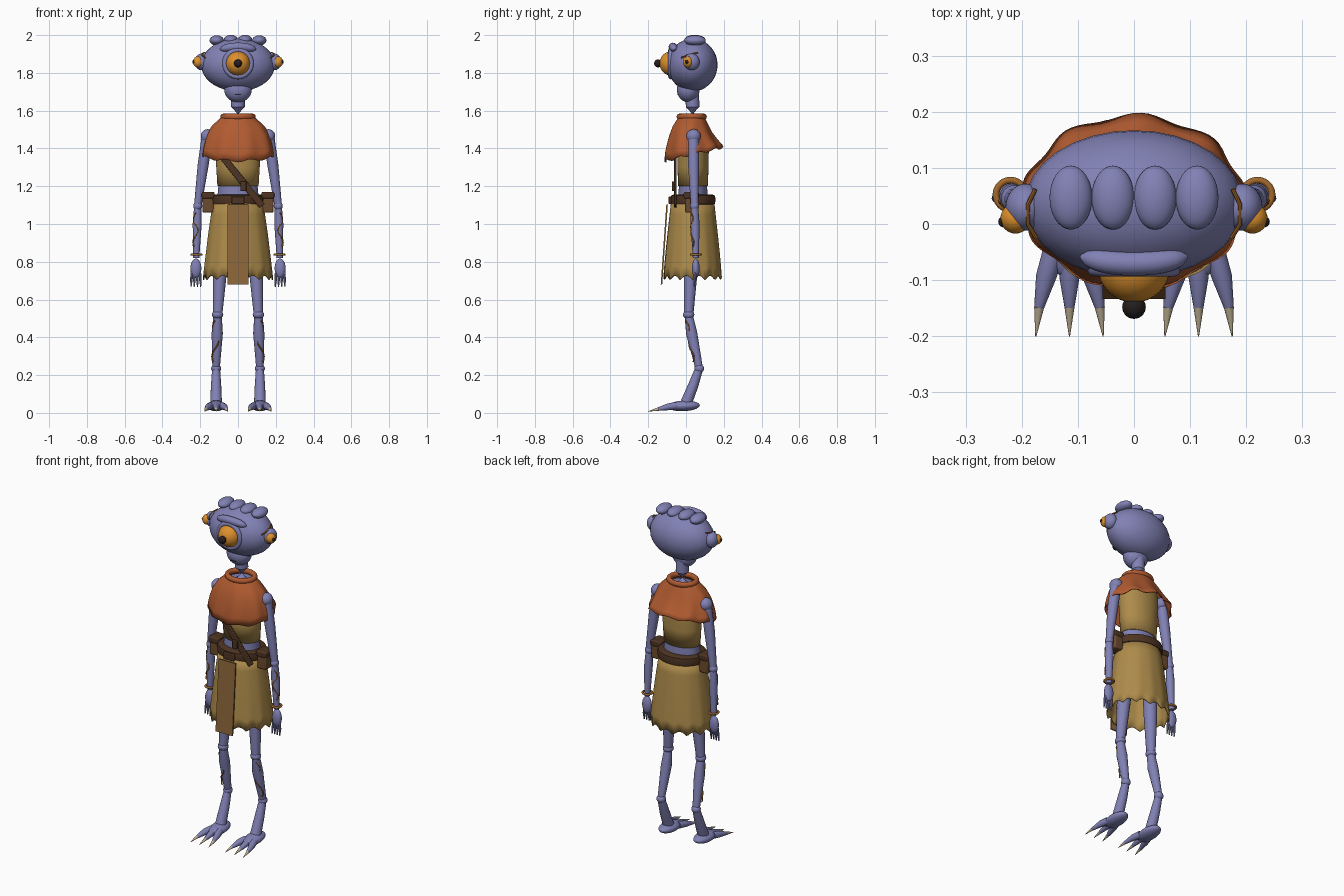
import bpy, bmesh, math
from math import sin, cos, pi
from mathutils import Vector

if "Cube" in bpy.data.objects:
    bpy.data.objects.remove(bpy.data.objects["Cube"])


def material(name, r, g, b):
    m = bpy.data.materials.new(name)
    m.use_nodes = True
    m.diffuse_color = (r, g, b, 1)
    m.node_tree.nodes["Principled BSDF"].inputs["Base Color"].default_value = (r, g, b, 1)
    return m


SKIN = material("periwinkle skin", .22, .22, .46)
RUST = material("rust cloth", .44, .105, .03)
TAN = material("tan cloth", .42, .26, .07)
PANEL = material("brown cloth", .27, .135, .042)
LEATHER = material("dark leather", .075, .034, .016)
POUCH = material("pouch leather", .15, .07, .028)
AMBER = material("amber eye", .72, .28, .025)
BLACK = material("pupil black", .018, .013, .012)
CLAW = material("bone claw", .55, .47, .32)
CORD = material("copper cord", .36, .14, .025)
parts = []


def finish(bm, name, mat):
    bmesh.ops.recalc_face_normals(bm, faces=bm.faces)
    me = bpy.data.meshes.new(name)
    bm.to_mesh(me)
    bm.free()
    ob = bpy.data.objects.new(name, me)
    bpy.context.collection.objects.link(ob)
    me.materials.append(mat)
    parts.append(ob)
    return ob


def ball(name, loc, rad, mat, rot=(0, 0, 0)):
    bm = bmesh.new()
    bmesh.ops.create_uvsphere(bm, u_segments=32, v_segments=18, radius=1)
    ob = finish(bm, name, mat)
    ob.location, ob.scale, ob.rotation_euler = loc, rad, rot
    return ob


def box(name, loc, size, mat, rot=(0, 0, 0), bevel=.004):
    bm = bmesh.new()
    bmesh.ops.create_cube(bm, size=1)
    bmesh.ops.scale(bm, vec=size, verts=bm.verts)
    ob = finish(bm, name, mat)
    ob.location, ob.rotation_euler = loc, rot
    if bevel:
        mod = ob.modifiers.new("bevel", 'BEVEL')
        mod.width, mod.segments = bevel, 2
    return ob


def skin_rings(name, rings, mat, closed=False, caps=True):
    """Bridge a list of equal point rings into a surface."""
    bm = bmesh.new()
    vs = [[bm.verts.new(p) for p in ring] for ring in rings]
    n = len(vs[0])
    for k in range(len(vs) if closed else len(vs) - 1):
        a, b = vs[k], vs[(k + 1) % len(vs)]
        for i in range(n):
            j = (i + 1) % n
            bm.faces.new((a[i], a[j], b[j], b[i]))
    if caps and not closed:
        bm.faces.new(vs[0])
        bm.faces.new(vs[-1])
    return finish(bm, name, mat)


def tube(name, pts, radii, mat, n=16):
    """Round limb through points, one radius each."""
    pts = [Vector(p) for p in pts]
    rings = []
    for k, p in enumerate(pts):
        d = pts[min(k + 1, len(pts) - 1)] - pts[max(k - 1, 0)]
        q = d.to_track_quat('Z', 'Y')
        rings.append([p + q @ Vector((cos(t) * radii[k], sin(t) * radii[k], 0))
                      for t in (2 * pi * i / n for i in range(n))])
    return skin_rings(name, rings, mat)


def ring(name, loc, major, minor, mat, rot=(0, 0, 0), scale=(1, 1, 1)):
    rings = [[((major + minor * cos(b)) * cos(a), (major + minor * cos(b)) * sin(a), minor * sin(b))
              for b in (2 * pi * j / 12 for j in range(12))]
             for a in (2 * pi * i / 40 for i in range(40))]
    ob = skin_rings(name, rings, mat, closed=True)
    ob.location, ob.rotation_euler, ob.scale = loc, rot, scale
    return ob


def drape(name, profile, mat, hem=None, fold=0, folds=10, shell=True, n=96):
    """Elliptical garment; profile rows are (z, rx, ry, centre y), top first."""
    rings = []
    z0, z1 = profile[0][0], profile[-1][0]
    for z, rx, ry, cy in profile:
        t = (z0 - z) / (z0 - z1)
        row = []
        for i in range(n):
            a = 2 * pi * i / n
            f = 1 + fold * t * sin(folds * a + .6)
            row.append((rx * f * cos(a), cy + ry * f * sin(a), z + (hem(a) * t * t if hem else 0)))
        rings.append(row)
    ob = skin_rings(name, rings, mat, caps=not shell)
    if shell:
        mod = ob.modifiers.new("cloth thickness", 'SOLIDIFY')
        mod.thickness = .006
    return ob


# Head, chin and neck
ball("head", (0, .035, 1.842), (.195, .132, .14), SKIN)
ball("chin", (0, .012, 1.712), (.073, .06, .068), SKIN)
tube("neck", [(0, .035, 1.54), (0, .035, 1.62), (0, .032, 1.74)], [.04, .036, .036], SKIN, 24)
box("mouth", (0, -.041, 1.685), (.034, .008, .004), BLACK, bevel=0)
for i in range(4):
    x = (i - 1.5) * .075
    ball("skull_ridge", (x, .047, 1.975 - abs(x) * .03), (.038, .057, .027), SKIN)
tube("brow", [(.095 * u, -.07 + .012 * u * u, 1.938 - .014 * u * u)
              for u in (k / 8 for k in range(-8, 9))],
     [.022 * math.sqrt(max(.03, 1 - (k / 8) ** 4)) for k in range(-8, 9)], SKIN)

# Central eye
ring("eye_socket", (0, -.08, 1.85), .07, .014, SKIN, rot=(pi / 2, 0, 0))
ball("central_eye", (0, -.075, 1.85), (.065, .065, .065), AMBER)
ball("central_pupil", (0, -.148, 1.85), (.021, .021, .021), BLACK)

# Torso and midriff
drape("midriff", [(1.55, .07, .06, .037), (1.46, .11, .075, .037), (1.2, .104, .074, .037),
                  (1.08, .115, .085, .037)], SKIN, shell=False)
drape("bodice", [(1.54, .09, .07, .037), (1.47, .12, .08, .037), (1.4, .122, .084, .037),
                 (1.3, .115, .082, .037), (1.2, .109, .079, .037)], TAN)

# Cape with collar
ring("collar", (0, .03, 1.568), .078, .016, RUST, scale=(1, .85, 1))
drape("cape", [(1.572, .08, .064, .03), (1.555, .1, .075, .028), (1.52, .138, .095, .024),
               (1.475, .167, .114, .024), (1.43, .183, .133, .029), (1.4, .191, .145, .034),
               (1.37, .197, .154, .04)], RUST,
      hem=lambda a: .036 * sin(a) + .007 * sin(9 * a), fold=.03, folds=9)

# Skirt, front panel and belt
drape("skirt", [(1.12, .132, .114, .035), (1.05, .143, .122, .035), (.95, .157, .133, .035),
                (.84, .17, .144, .035), (.77, .178, .15, .035), (.715, .184, .154, .035)], TAN,
      hem=lambda a: .024 * abs(sin(7 * a)) - .012, fold=.012, folds=14)
box("front_panel", (0, -.115, .892), (.112, .008, .425), PANEL, rot=(-.07, 0, 0), bevel=0)
drape("belt", [(1.156, .125, .105, .037), (1.15, .139, .116, .037), (1.128, .143, .12, .037),
               (1.106, .139, .116, .037), (1.1, .125, .105, .037)], LEATHER, shell=False)
box("belt_buckle", (0, -.084, 1.126), (.07, .016, .04), LEATHER)

# Diagonal strap
slope = math.atan2(.26, .21)
box("shoulder_strap", (.018, -.057, 1.232), (.35, .014, .036), LEATHER, rot=(0, slope, 0))
box("strap_buckle", (.028, -.064, 1.2), (.032, .022, .05), LEATHER)


def wrap_cord(name, p, q, r, s):
    """Thin cord meandering over the front of a limb."""
    p, q = Vector(p), Vector(q)
    pts = []
    for k in range(25):
        t = k / 24
        a = -pi / 2 + s * (.45 + .7 * sin(t * 9))
        pts.append(p.lerp(q, t) + Vector((r * cos(a), r * sin(a), 0)))
    tube(name, pts, [.004] * len(pts), CORD, 6)


for s, side in ((1, "left"), (-1, "right")):
    # Side eye
    ball(side + "_eye_mound", (s * .193, .03, 1.858), (.036, .042, .044), SKIN)
    ball(side + "_eye", (s * .211, .01, 1.858), (.027, .027, .03), AMBER)
    ball(side + "_pupil", (s * .232, .004, 1.858), (.01, .01, .011), BLACK)
    tube(side + "_eye_lid", [(s * .174, -.025, 1.88), (s * .189, .0, 1.892),
                             (s * .189, .035, 1.902), (s * .176, .062, 1.908)],
         [.004] * 4, CORD, 8)

    # Arm
    ball(side + "_shoulder", (s * .16, .04, 1.465), (.037, .038, .037), SKIN)
    elbow, wrist = (s * .213, .045, 1.095), (s * .221, .052, .82)
    tube(side + "_upper_arm", [(s * .162, .04, 1.465), (s * .185, .04, 1.31), elbow],
         [.03, .029, .02], SKIN)
    ball(side + "_elbow", elbow, (.024, .024, .024), SKIN)
    tube(side + "_forearm", [elbow, (s * .216, .048, 1.0), wrist], [.019, .024, .016], SKIN)
    wrap_cord(side + "_forearm_cord", (s * .214, .046, 1.06), (s * .219, .051, .88), .022, s)
    ring(side + "_bracelet", (s * .22, .052, .838), .026, .006, CORD)
    ball(side + "_palm", (s * .223, .052, .765), (.029, .02, .052), SKIN)
    for k in range(4):
        u = k - 1.5
        x = s * (.223 + u * .013)
        tube(side + "_finger", [(x, .05, .75), (x + s * u * .003, .046, .705),
                                (x + s * u * .004, .042, .668)], [.008, .007, .003], SKIN, 8)

    # Belt pouch
    box(side + "_pouch", (s * .158, .03, 1.11), (.06, .07, .1), POUCH, bevel=.008)
    box(side + "_pouch_flap", (s * .158, .028, 1.152), (.068, .08, .036), LEATHER, bevel=.008)

    # Leg
    hip, knee, ankle = (s * .08, .035, 1.06), (s * .108, .014, .52), (s * .116, .07, .235)
    tube(side + "_thigh", [hip, (s * .095, .025, .75), knee], [.045, .037, .025], SKIN)
    ball(side + "_knee", knee, (.03, .03, .024), SKIN)
    tube(side + "_shin", [knee, (s * .11, .03, .42), ankle], [.022, .03, .02], SKIN)
    wrap_cord(side + "_shin_cord", (s * .109, .022, .49), (s * .114, .058, .27), .027, s)
    ball(side + "_ankle", ankle, (.026, .026, .024), SKIN)
    tube(side + "_lower_leg", [ankle, (s * .116, .04, .15), (s * .116, .002, .055)],
         [.021, .027, .031], SKIN)

    # Foot with clawed toes
    ball(side + "_foot", (s * .116, -.012, .037), (.047, .085, .028), SKIN, rot=(.04, 0, 0))
    for u in (-1, 0, 1):
        x = s * .115
        tip = (x + u * .054, -.148, .02)
        tube(side + "_toe", [(x + u * .028, -.05, .038), (x + u * .042, -.095, .032), tip],
             [.02, .018, .009], SKIN, 12)
        tube(side + "_claw", [tip, (x + u * .06, -.2, .008)], [.009, .001], CLAW, 12)

# Smooth shading that keeps hard edges
bpy.ops.object.select_all(action='DESELECT')
for ob in parts:
    ob.select_set(True)
bpy.context.view_layer.objects.active = parts[0]
bpy.ops.object.shade_smooth_by_angle(angle=math.radians(40))
